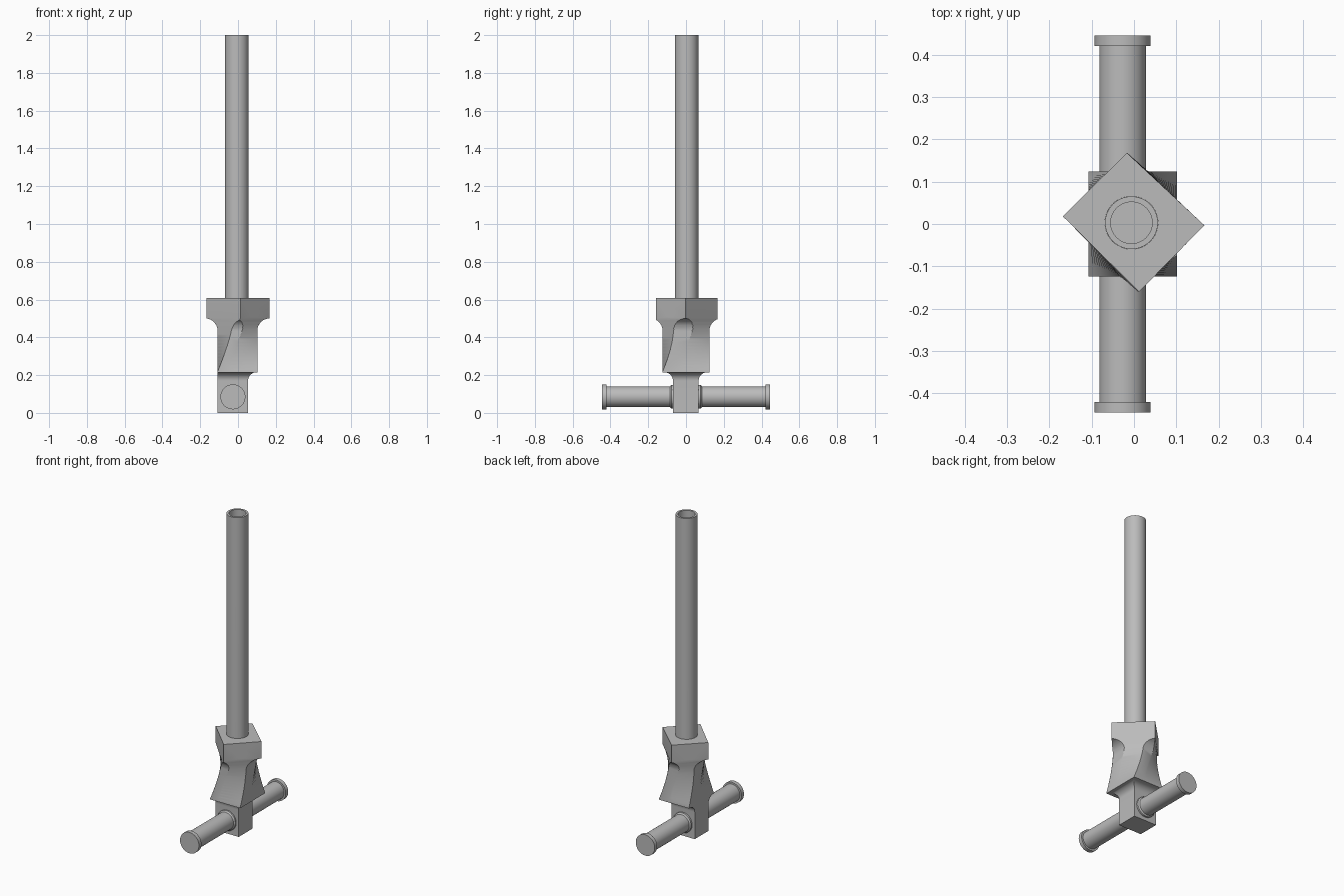
import bpy, bmesh, math
from mathutils import Vector, Matrix

if "Cube" in bpy.data.objects:
    bpy.data.objects.remove(bpy.data.objects["Cube"], do_unlink=True)

steel = bpy.data.materials.new("grey_metal")
steel.use_nodes = True
GREY = (0.5, 0.5, 0.5, 1)
steel.diffuse_color = GREY
steel.node_tree.nodes["Principled BSDF"].inputs["Base Color"].default_value = GREY


def finish(name, bm, helper=False):
    bmesh.ops.recalc_face_normals(bm, faces=bm.faces)
    mesh = bpy.data.meshes.new(name)
    bm.to_mesh(mesh)
    bm.free()
    mesh.materials.append(steel)
    ob = bpy.data.objects.new(name, mesh)
    bpy.context.collection.objects.link(ob)
    ob.hide_render = helper
    return ob


def stack(name, rings, helper=True):
    """Closed solid through rings of equal length."""
    bm = bmesh.new()
    loops = [[bm.verts.new(p) for p in ring] for ring in rings]
    for a, b in zip(loops, loops[1:]):
        for i in range(len(a)):
            j = (i + 1) % len(a)
            bm.faces.new((a[i], a[j], b[j], b[i]))
    bm.faces.new(loops[0])
    bm.faces.new(loops[-1])
    return finish(name, bm, helper)


def lathe(name, profile, matrix, closed=False, helper=False, sides=64):
    """Spin (radius, height) points about z, then place the result."""
    bm = bmesh.new()
    verts = [bm.verts.new((r, 0, h)) for r, h in profile]
    edges = [bm.edges.new(p) for p in zip(verts, verts[1:])]
    if closed:
        edges.append(bm.edges.new((verts[-1], verts[0])))
    bmesh.ops.spin(bm, geom=verts + edges, cent=(0, 0, 0), axis=(0, 0, 1),
                   angle=math.tau, steps=sides, use_duplicate=False)
    bmesh.ops.remove_doubles(bm, verts=bm.verts, dist=1e-5)
    bm.transform(matrix)
    return finish(name, bm, helper)


def boolean(ob, cutter, operation):
    mod = ob.modifiers.new(operation, "BOOLEAN")
    mod.object, mod.operation, mod.solver = cutter, operation, "EXACT"
    bpy.context.view_layer.objects.active = ob
    bpy.ops.object.modifier_apply(modifier=mod.name)
    bpy.data.objects.remove(cutter, do_unlink=True)


def smooth(ob):
    bpy.ops.object.select_all(action="DESELECT")
    ob.select_set(True)
    bpy.context.view_layer.objects.active = ob
    bpy.ops.object.shade_smooth_by_angle(angle=math.radians(30))


def rect(x0, x1, y0, y1, z):
    return [Vector(p) for p in ((x0, y0, z), (x1, y0, z), (x1, y1, z), (x0, y1, z))]


# Stepped block with coves under the shoulder and under the head
STEPS = 10
rings = [rect(-.108, .053, -.069, .067, 0)]
for i in range(STEPS + 1):
    a = math.pi / 2 * i / STEPS
    out, z = .045 * (1 - math.cos(a)), .17 + .045 * math.sin(a)
    rings.append(rect(-.108, .053 + out, -.069 - out, .067 + out, z))
rings.append(rect(-.108, .102, -.124, .124, .2151))
for i in range(STEPS + 1):
    a = math.pi / 2 * i / STEPS
    out, z = .065 * (1 - math.cos(a)), .435 + .065 * math.sin(a)
    rings.append(rect(-.108 - out, .102 + out, -.124 - out, .124 + out, z))
rings.append(rect(-.3, .3, -.3, .3, .501))
rings.append(rect(-.3, .3, -.3, .3, .7))
body = stack("clamp_body", rings, helper=False)

# Twisted loft from the rectangular waist to the diamond head
waist = rect(-.11, .104, -.126, .126, .215)
diamond = [Vector(p) for p in ((.012, -.16, .5), (.166, -.003, .5),
                               (-.017, .168, .5), (-.168, .018, .5))]
lift = Vector((0, 0, .107))
loft = [[p - Vector((0, 0, .3)) for p in waist]]
loft += [[a.lerp(b, i / 16) for a, b in zip(waist, diamond)] for i in range(17)]
loft.append([p + lift for p in diamond])
boolean(body, stack("twist_loft", loft), "INTERSECT")

# Socket for the tube, and the pin hole through two head faces
AXIS = Matrix.Translation((-.006, .003, 0))
boolean(body, lathe("socket_cutter", [(0, .47), (.0625, .47), (.0625, .7), (0, .7)],
                    AXIS, helper=True), "DIFFERENCE")


def pin_cutter():
    aim = Vector((1, -1, 0)).to_track_quat("Z", "Y").to_matrix().to_4x4()
    return lathe("pin_cutter", [(0, -.3), (.033, -.3), (.033, .3), (0, .3)],
                 Matrix.Translation((-.003, 0, .54)) @ aim, helper=True, sides=40)


boolean(body, pin_cutter(), "DIFFERENCE")
smooth(body)

# Hollow upright tube
tube = lathe("upright_tube", [(.049, .47), (.0622, .47), (.0622, 2), (.049, 2)],
             AXIS, closed=True)
boolean(tube, pin_cutter(), "DIFFERENCE")
smooth(tube)

# Cross bars with a collar at the block and a cap at the end
for name, angle in (("front_peg", 90), ("back_peg", -90)):
    place = Matrix.Translation((-.027, 0, .085)) @ Matrix.Rotation(math.radians(angle), 4, "X")
    smooth(lathe(name, [(0, .05), (.063, .05), (.063, .078), (.055, .085), (.055, .42),
                        (.066, .42), (.066, .445), (0, .445)], place))
